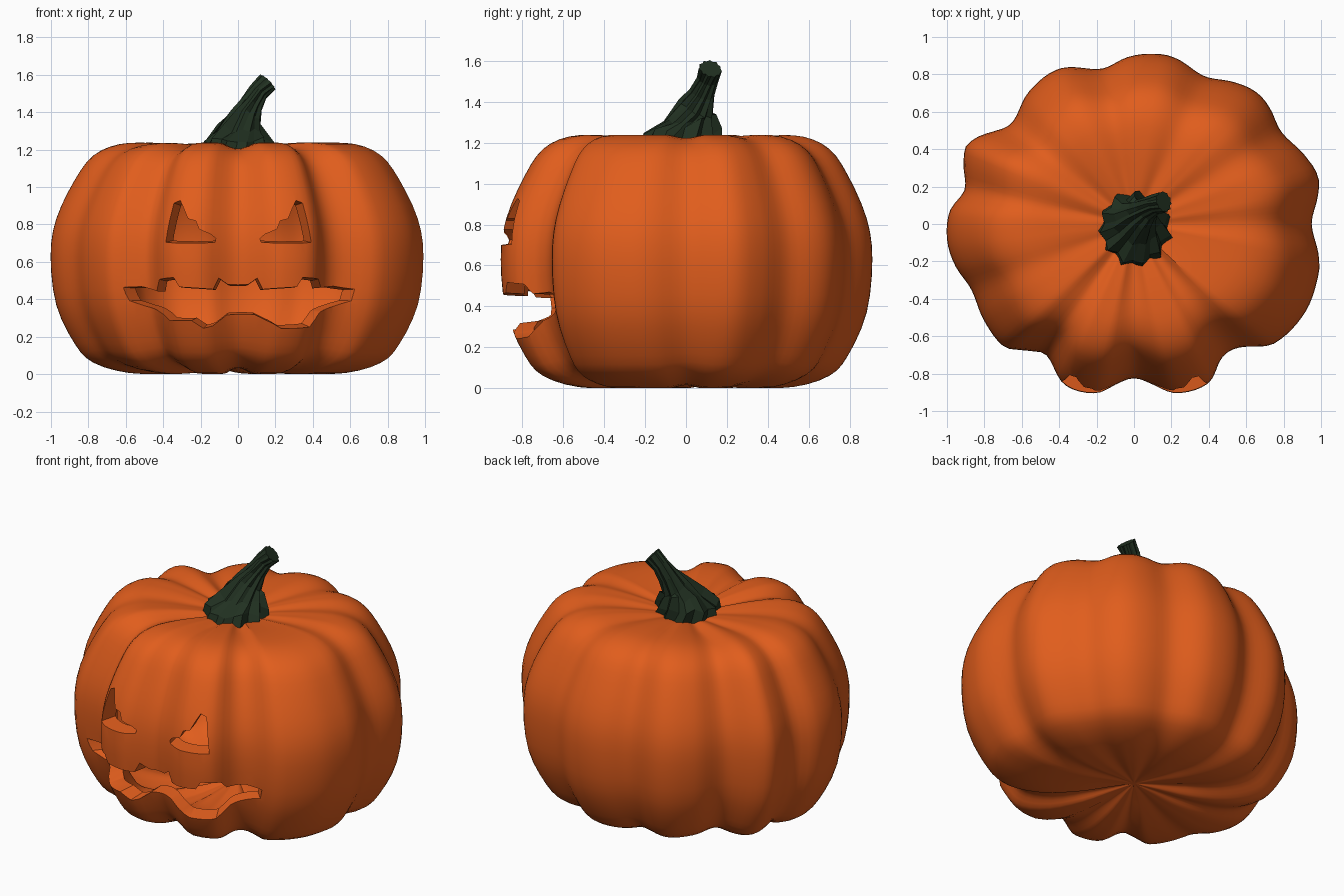
import bpy, bmesh, math, random
from mathutils import Vector

if "Cube" in bpy.data.objects:
    bpy.data.objects.remove(bpy.data.objects["Cube"])

random.seed(4)

def material(name, rgb):
    m = bpy.data.materials.new(name)
    m.diffuse_color = (*rgb, 1)
    m.use_nodes = True
    m.node_tree.nodes["Principled BSDF"].inputs["Base Color"].default_value = m.diffuse_color
    return m

def make_object(name, bm, mat=None):
    if bm.calc_volume(signed=True) < 0:
        bmesh.ops.reverse_faces(bm, faces=bm.faces[:])
    me = bpy.data.meshes.new(name)
    bm.to_mesh(me)
    bm.free()
    ob = bpy.data.objects.new(name, me)
    bpy.context.collection.objects.link(ob)
    if mat:
        me.materials.append(mat)
    return ob

def catmull(a, b, c, d, t):
    return 0.5 * (2 * b + (c - a) * t + (2 * a - 5 * b + 4 * c - d) * t * t
                  + (3 * b - a - 3 * c + d) * t ** 3)

def bridge(bm, a, b, flip=False):
    n = len(a)
    for i in range(n):
        q = (a[i], a[(i + 1) % n], b[(i + 1) % n], b[i])
        bm.faces.new(q[::-1] if flip else q)

orange = material("orange_skin", (0.75, 0.11, 0.012))
green = material("dark_green", (0.015, 0.03, 0.015))

# Ribbed outline seen from above
OUTLINE = [(.11, .91), (.215, .89), (.377, .79), (.56, .75), (.66, .70), (.72, .63), (.79, .49),
           (.93, .345), (.985, .25), (.985, .17), (.95, 0), (.99, -.2), (.98, -.3), (.91, -.48),
           (.74, -.645), (.565, -.66), (.47, -.715), (.40, -.85), (.22, -.905), (.08, -.85),
           (0, -.825), (-.08, -.85), (-.2, -.905), (-.37, -.86), (-.47, -.70), (-.585, -.675),
           (-.69, -.66), (-.8, -.52), (-.87, -.35), (-.96, -.215), (-1, -.08), (-.985, .07),
           (-.905, .185), (-.91, .345), (-.88, .435), (-.665, .53), (-.56, .71), (-.4, .83),
           (-.175, .83), (-.025, .895)]
POLAR = sorted((math.atan2(y, x), math.hypot(x, y)) for x, y in OUTLINE)

def outline_radius(a):
    n = len(POLAR)
    for i in range(n):
        a0, a1 = POLAR[i][0], POLAR[(i + 1) % n][0]
        span = (a1 - a0) % math.tau
        off = (a - a0) % math.tau
        if off < span:
            return catmull(*(POLAR[(i + k) % n][1] for k in (-1, 0, 1, 2)), off / span)
    return POLAR[0][1]

# Side profile: (fraction of outline radius, height)
PROFILE = [(0, .05), (.15, .03), (.35, .004), (.58, .006), (.77, .06), (.87, .16), (.97, .37),
           (1, .63), (.97, .83), (.87, 1.04), (.77, 1.17), (.63, 1.23), (.45, 1.235),
           (.25, 1.215), (.1, 1.19), (0, 1.18)]
CURVE = []
for i in range(len(PROFILE) - 1):
    p = [PROFILE[min(max(i + k, 0), len(PROFILE) - 1)] for k in (-1, 0, 1, 2)]
    for s in range(3):
        CURVE.append(tuple(catmull(*(q[c] for q in p), s / 3) for c in (0, 1)))
CURVE.append(PROFILE[-1])

SEG = 160
RADII = [outline_radius(math.tau * k / SEG - math.pi) for k in range(SEG)]

def add_skin(bm, rs, zs, flip):
    rings = []
    for f, z in CURVE[1:-1]:
        ring = []
        for k, r in enumerate(RADII):
            a = math.tau * k / SEG - math.pi
            env = 1 / math.hypot(math.cos(a), math.sin(a) / 0.92)
            dip = 1 - 0.5 * max(0, 1 - r / env) * min(1, f * 3)   # grooves sink over top and base
            ring.append(bm.verts.new((r * f * rs * math.cos(a), r * f * rs * math.sin(a),
                                      0.62 + (z - 0.62) * zs * dip)))
        rings.append(ring)
    for a, b in zip(rings, rings[1:]):
        bridge(bm, a, b, flip)
    for ring, z, inv in ((rings[0], CURVE[0][1], not flip), (rings[-1], CURVE[-1][1], flip)):
        pole = bm.verts.new((0, 0, 0.62 + (z - 0.62) * zs))
        for k in range(SEG):
            t = (ring[k], ring[(k + 1) % SEG], pole)
            bm.faces.new(t[::-1] if inv else t)

# Hollow pumpkin body
bm = bmesh.new()
add_skin(bm, 1, 1, False)
add_skin(bm, 0.9, 0.88, True)
body = make_object("pumpkin_body", bm, orange)

# Carving cutters: cones narrowing towards the middle of the pumpkin
def cutter(name, pts, zc):
    bm = bmesh.new()
    rings = []
    for depth in (1.1, 0.35):
        ring = []
        for x, z in pts:
            s = depth / math.sqrt(0.85 - x * x)
            ring.append(bm.verts.new((x * s, -depth, zc + (z - zc) * s)))
        rings.append(ring)
    bridge(bm, *rings)
    bm.faces.new(rings[0][::-1])
    bm.faces.new(rings[1])
    ob = make_object(name, bm, orange)
    ob.hide_render = True
    return ob

EYE = [(-.36, .92), (-.325, .935), (-.30, .89), (-.27, .83), (-.23, .82), (-.21, .775),
       (-.15, .745), (-.125, .72), (-.13, .70), (-.385, .705)]
MOUTH = [(-.62, .43), (-.625, .465), (-.56, .472), (-.47, .445), (-.44, .51), (-.34, .515),
         (-.31, .465), (-.14, .455), (-.11, .52), (-.06, .485), (.06, .485), (.11, .52),
         (.14, .455), (.31, .465), (.34, .515), (.44, .51), (.47, .465), (.56, .475),
         (.64, .455), (.635, .39), (.57, .355), (.49, .32), (.41, .24), (.25, .23), (.2, .26),
         (.1, .305), (-.07, .30), (-.15, .24), (-.2, .23), (-.26, .28), (-.39, .28),
         (-.43, .31), (-.55, .355), (-.61, .39)]
cutters = [cutter("left_eye_cutter", EYE, 0.8),
           cutter("right_eye_cutter", [(-x, z) for x, z in EYE], 0.8),
           cutter("mouth_cutter", MOUTH, 0.42)]
bpy.context.view_layer.objects.active = body
for c in cutters:
    m = body.modifiers.new(c.name, 'BOOLEAN')
    m.operation, m.solver, m.object = 'DIFFERENCE', 'MANIFOLD', c
    bpy.ops.object.modifier_apply(modifier=m.name)
for c in cutters:
    bpy.data.objects.remove(c)
body.select_set(True)
bpy.ops.object.shade_smooth_by_angle(angle=math.radians(35))
body.select_set(False)

# Ridged, twisted stem: centre and radius of each section
STEM = [(.01, -.03, 1.18, .2), (0, -.025, 1.25, .18), (.015, .01, 1.31, .125),
        (.04, .05, 1.37, .085), (.07, .08, 1.44, .06), (.11, .105, 1.51, .05),
        (.16, .12, 1.56, .056)]
bm = bmesh.new()
rings = []
for i, (x, y, z, r) in enumerate(STEM):
    lo, hi = STEM[max(i - 1, 0)], STEM[min(i + 1, len(STEM) - 1)]
    axis = Vector([hi[k] - lo[k] for k in range(3)]) if i > 2 else Vector((0, 0, 1))
    rot = Vector((0, 0, 1)).rotation_difference(axis)
    ring = []
    for k in range(22):
        a = math.tau * k / 22 + 0.12 * i
        rr = r * ((1.06 if k % 2 else 0.88) + random.uniform(-.06, .06))
        lift = random.uniform(-.02, .03) if i in (1, 2) else 0
        ring.append(bm.verts.new(Vector((x, y, z + lift))
                                 + rot @ Vector((rr * math.cos(a), rr * math.sin(a), 0))))
    rings.append(ring)
for a, b in zip(rings, rings[1:]):
    bridge(bm, a, b)
bm.faces.new(rings[0][::-1])
bm.faces.new(rings[-1])
make_object("stem", bm, green)
